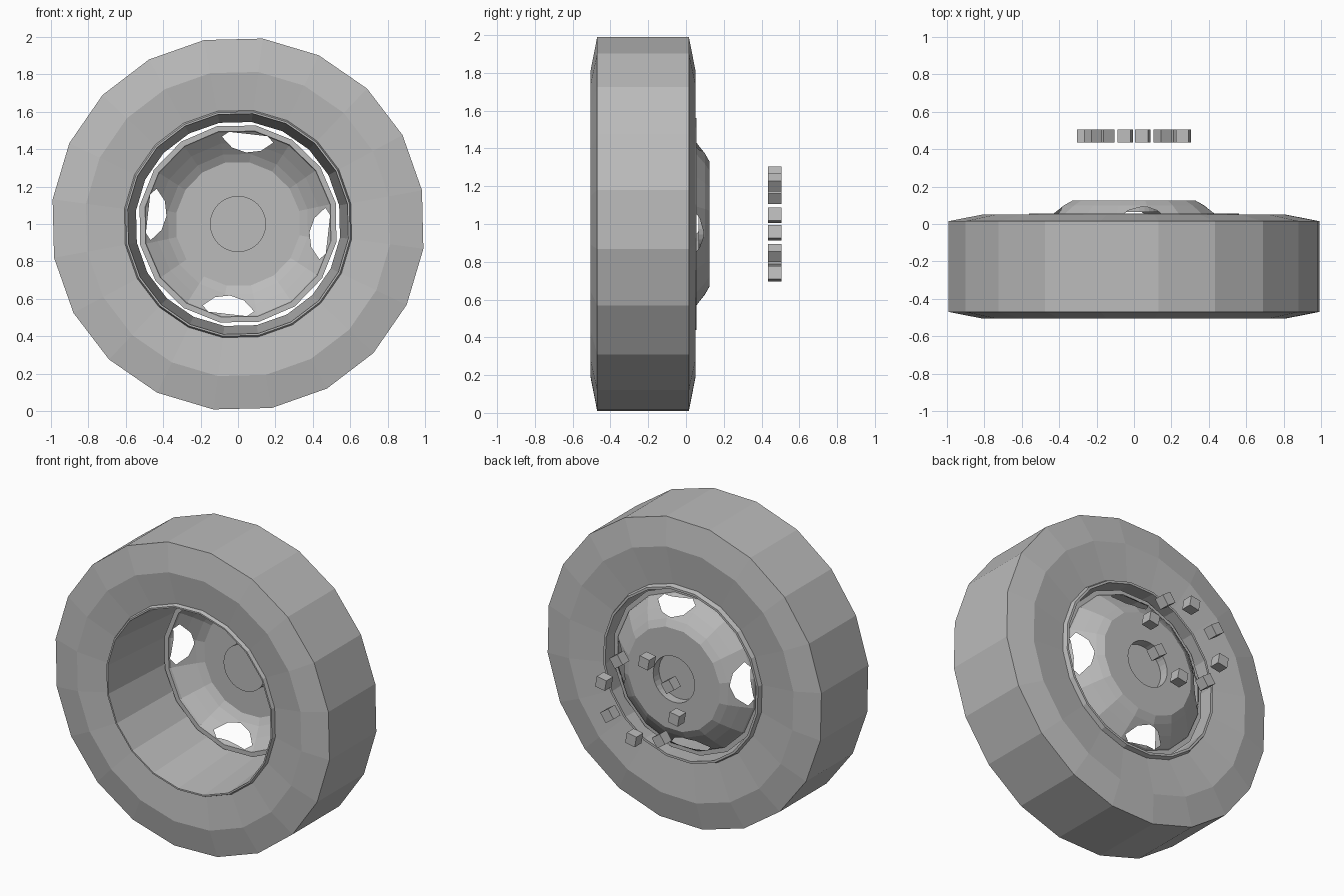
import bpy, bmesh
from math import sin, cos, pi, radians
from mathutils import Vector, Matrix

cube = bpy.data.objects.get("Cube")
if cube:
    bpy.data.objects.remove(cube)

grey = bpy.data.materials.new("plain_grey")
grey.use_nodes = True
colour = (0.5, 0.5, 0.5, 1)
grey.diffuse_color = colour
grey.node_tree.nodes["Principled BSDF"].inputs["Base Color"].default_value = colour


def polar(r, angle, y):
    """Point around the axle, with the axle one unit above the ground."""
    return Vector((r * cos(angle), y, 1 + r * sin(angle)))


def finish(name, bm):
    mesh = bpy.data.meshes.new(name)
    bm.to_mesh(mesh)
    bm.free()
    mesh.materials.append(grey)
    obj = bpy.data.objects.new(name, mesh)
    bpy.context.collection.objects.link(obj)
    return obj


def lathe(profile, sides, phase, closed=False, split_beyond=None):
    """Spin (radius, y) points; rings beyond split_beyond keep half the corners."""
    bm = bmesh.new()
    rings = []
    for r, y in profile:
        ring = []
        for i in range(sides):
            flat = split_beyond and r > split_beyond and i % 2
            radius = r * cos(2 * pi / sides) if flat else r
            ring.append(bm.verts.new(polar(radius, phase + 2 * pi * i / sides, y)))
        rings.append(ring)
    pairs = list(zip(rings, rings[1:]))
    if closed:
        pairs.append((rings[-1], rings[0]))
    for a, b in pairs:
        for i in range(sides):
            j = (i + 1) % sides
            bm.faces.new((a[i], a[j], b[j], b[i]))
    return bm, rings


# Tyre with slightly dished side walls
tyre_phase = radians(10.4)
tyre, _ = lathe([(0.6, -0.48), (0.82, -0.505), (1.0, -0.47), (1.0, 0.015),
                 (0.82, 0.05), (0.57, 0.025)], 20, tyre_phase)
bmesh.ops.recalc_face_normals(tyre, faces=tyre.faces)
finish("tyre", tyre)

# Tapered barrel lining the tyre, with a narrow lip at each end
barrel, _ = lathe([(0.615, -0.475), (0.605, -0.505), (0.595, -0.505),
                   (0.55, 0.055), (0.565, 0.055), (0.575, 0.02)],
                  20, tyre_phase, closed=True)
bmesh.ops.recalc_face_normals(barrel, faces=barrel.faces)
finish("rim_barrel", barrel)

# Wheel disc: sloping dish, flat centre and sunken hub
disc, rings = lathe([(0.535, -0.01), (0.505, -0.01), (0.5, 0.005), (0.44, 0.055),
                     (0.38, 0.10), (0.335, 0.125), (0.15, 0.125), (0.15, 0.065)],
                    32, radians(12.1), split_beyond=0.3)
disc.faces.new(rings[-1])
bmesh.ops.recalc_face_normals(disc, faces=disc.faces)

# Four six-sided windows cut through the dish
window = [(0.475, 17), (0.385, 0), (0.475, -17), (0.495, -12), (0.495, 12)]
window[1:2] = [(0.41, 11), (0.385, 0), (0.41, -11)]
for k in range(4):
    centre = radians(83.5) + k * pi / 2
    corners = [polar(r, centre + radians(a), 0) for r, a in window]
    middle = polar(0.45, centre, 0)
    planes = []
    for a, b in zip(corners, corners[1:] + corners[:1]):
        normal = (b - a).cross(Vector((0, 1, 0)))
        if normal.dot(middle - a) > 0:
            normal = -normal
        planes.append((a, normal))

    def near_faces():
        return [f for f in disc.faces if
                (Vector((f.calc_center_median().x, 0, f.calc_center_median().z)) - middle).length < 0.25
                and f.calc_center_median().y < 0.12]

    for point, normal in planes:
        faces = near_faces()
        edges = {e for f in faces for e in f.edges}
        verts = {v for f in faces for v in f.verts}
        bmesh.ops.bisect_plane(disc, geom=list(verts) + list(edges) + faces,
                               dist=1e-5, plane_co=point, plane_no=normal)
    inside = [f for f in near_faces() if
              all((f.calc_center_median() - p).dot(n) < 0 for p, n in planes)]
    bmesh.ops.delete(disc, geom=inside, context='FACES')
finish("wheel_disc", disc)

# Ring of eight loose square nuts behind the disc
for k in range(8):
    angle = radians(10) + k * pi / 4
    nut = bmesh.new()
    place = Matrix.Translation(polar(0.268, angle, 0.47)) @ Matrix.Rotation(-angle, 4, 'Y')
    bmesh.ops.create_cube(nut, size=0.07, matrix=place)
    finish(f"wheel_nut_{k + 1}", nut)
